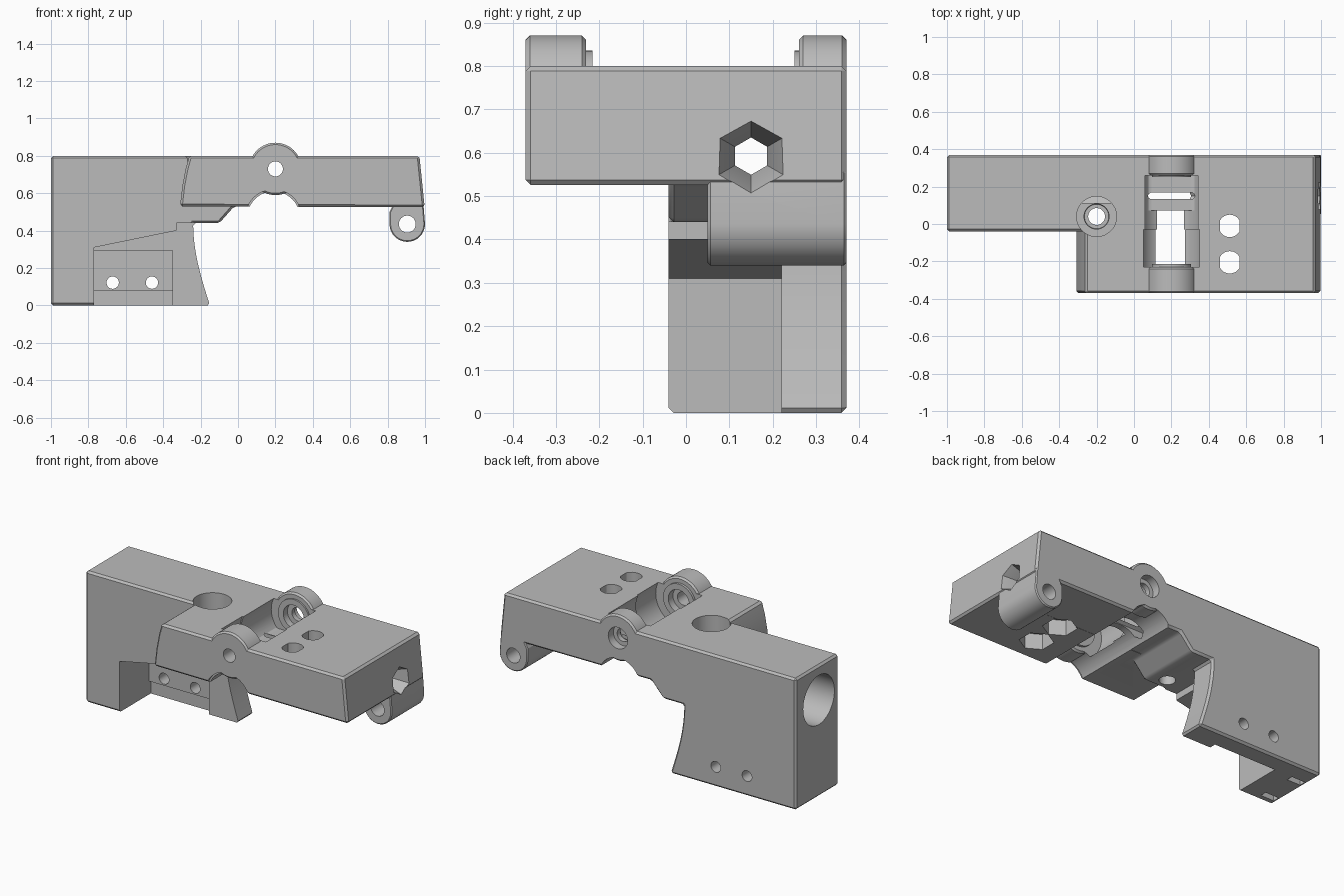
import bpy, bmesh, math
from math import sin, cos, pi

if "Cube" in bpy.data.objects:
    bpy.data.objects.remove(bpy.data.objects["Cube"])

grey = bpy.data.materials.new("plain_grey")
grey.use_nodes = True
grey.diffuse_color = (0.5, 0.5, 0.5, 1)
grey.node_tree.nodes["Principled BSDF"].inputs["Base Color"].default_value = (0.5, 0.5, 0.5, 1)


def apply(obj, mod):
    bpy.ops.object.select_all(action='DESELECT')
    obj.select_set(True)
    bpy.context.view_layer.objects.active = obj
    bpy.ops.object.modifier_apply(modifier=mod.name)


def loft(name, axis, start, end, lo, hi=None, bevel=0):
    """Extrude outline lo to outline hi along an axis, with optional chamfer."""
    hi = hi or lo
    place = {'X': lambda u, v, w: (w, u, v),
             'Y': lambda u, v, w: (u, w, v),
             'Z': lambda u, v, w: (u, v, w)}[axis]
    bm = bmesh.new()
    a = [bm.verts.new(place(u, v, start)) for u, v in lo]
    b = [bm.verts.new(place(u, v, end)) for u, v in hi]
    bm.faces.new(a)
    bm.faces.new(b)
    for i in range(len(a)):
        j = (i + 1) % len(a)
        bm.faces.new((a[i], a[j], b[j], b[i]))
    bmesh.ops.recalc_face_normals(bm, faces=bm.faces)
    mesh = bpy.data.meshes.new(name)
    bm.to_mesh(mesh)
    bm.free()
    mesh.materials.append(grey)
    obj = bpy.data.objects.new(name, mesh)
    bpy.context.collection.objects.link(obj)
    if bevel:
        mod = obj.modifiers.new("chamfer", 'BEVEL')
        mod.width = bevel
        mod.segments = 1
        mod.limit_method = 'ANGLE'
        mod.angle_limit = math.radians(40)
        apply(obj, mod)
    return obj


def ring(u, v, r, n=48):
    return [(u + r * cos(pi / 2 + 2 * pi * i / n), v + r * sin(pi / 2 + 2 * pi * i / n))
            for i in range(n)]


def rect(u0, v0, u1, v1):
    return [(u0, v0), (u1, v0), (u1, v1), (u0, v1)]


def combine(target, other, operation):
    mod = target.modifiers.new("join", 'BOOLEAN')
    mod.operation = operation
    mod.solver = 'EXACT'
    mod.object = other
    apply(target, mod)
    bpy.data.objects.remove(other)


def add(*args, **kw):
    combine(frame, loft(*args, **kw), 'UNION')


def cut(*args, **kw):
    combine(frame, loft(*args, **kw), 'DIFFERENCE')


# Long rear body with grip, concave at the grip's inner edge
grip_edge = [(-0.15 - 0.09 * sin(t * pi / 16), 0.44 * t / 8) for t in range(9)]
frame = loft("frame", 'Y', -0.04, 0.37,
             grip_edge + [(-0.10, 0.44), (-0.02, 0.53), (0.998, 0.525),
                          (0.97, 0.80), (-1, 0.80), (-1, 0)], bevel=0.012)

# Front half of the upper body
add("front_half", 'Y', -0.37, 0.06,
    [(-0.31, 0.53), (0.998, 0.525), (0.97, 0.80), (-0.26, 0.80),
     (-0.28, 0.73), (-0.297, 0.64)], bevel=0.012)

# End lug under the rear half
lug = [(0.905 + 0.095 * cos(t * pi / 16), 0.435 - 0.095 * sin(t * pi / 16)) for t in range(17)]
add("end_lug", 'Y', 0.05, 0.37, lug + [(0.81, 0.50), (0.84, 0.56), (0.99, 0.56)], bevel=0.006)
cut("end_lug_hole", 'Y', 0, 0.5, ring(0.905, 0.435, 0.045))

# Recess in front of the thin grip plate
cut("grip_recess", 'Y', -0.2, 0.22,
    [(-0.77, -0.1), (-0.77, 0.31), (-0.33, 0.40), (-0.33, 0.44), (-0.11, 0.44), (-0.11, -0.1)])
cut("plate_panel", 'Y', 0.2, 0.245, rect(-0.77, 0.08, -0.35, 0.295))
cut("plate_lower_panel", 'Y', 0.2, 0.26, rect(-0.77, -0.1, -0.35, 0.08))
for x in (-0.67, -0.46):
    cut("plate_hole", 'Y', 0.1, 0.5, ring(x, 0.122, 0.033, 32))
for y in (0.24, 0.02):
    cut("bottom_slot", 'Z', -0.1, 0.06, rect(-0.98, y - 0.02, -0.89, y + 0.02))

# Hinge arch beneath and barrel pocket above
cut("arch", 'Y', -0.5, 0.5, ring(0.19, 0.47, 0.14, 64))
cut("front_arch_relief", 'Y', -0.5, -0.355, ring(0.19, 0.47, 0.15, 64))
for y0, y1 in ((-0.23, -0.03), (-0.03, 0.07)):
    r = 0.165 if y0 < -0.1 else 0.158
    cut("barrel_pocket", 'Y', y0, y1 + 0.001, ring(0.20, 0.73, r, 64))
cut("shallow_pocket", 'Y', 0.069, 0.26,
    [(x, max(z, 0.625)) for x, z in ring(0.20, 0.73, 0.158, 64)
     if z > 0.60])

# Hinge ears with bosses
for y0, y1, b0, b1 in ((-0.37, -0.23, -0.30, -0.215), (0.26, 0.37, 0.25, 0.30)):
    add("hinge_ear", 'Y', y0, y1, ring(0.20, 0.73, 0.14, 64), bevel=0.01)
    add("ear_boss", 'Y', b0, b1, ring(0.20, 0.73, 0.105))
cut("hinge_hole", 'Y', -0.5, 0.5, ring(0.20, 0.73, 0.04))
cut("rear_counterbore", 'Y', 0.32, 0.5, ring(0.20, 0.73, 0.065))
cut("inner_counterbores", 'Y', -0.26, 0.29, ring(0.20, 0.73, 0.07))

# Large bore from the rear end, hexagonal channel to the far end
cut("bore", 'X', -1.1, -0.36, ring(0.15, 0.59, 0.15))
cut("hex_channel", 'X', -0.4, 1.1, ring(0.15, 0.592, 0.043, 6))
cut("hex_mouth", 'X', 0.88, 1.0, ring(0.15, 0.592, 0.043, 6), ring(0.15, 0.592, 0.087, 6))

# Vertical counterbored screw hole
cut("screw_hole", 'Z', 0.3, 0.9, ring(-0.20, 0.04, 0.045))
cut("screw_taper", 'Z', 0.56, 0.6, ring(-0.20, 0.04, 0.065), ring(-0.20, 0.04, 0.068))
cut("screw_head", 'Z', 0.59, 0.9, [(x, max(y, -0.065)) for x, y in ring(-0.20, 0.04, 0.107)])

# Pair of vertical holes with nut traps underneath
for y in (-0.01, -0.205):
    cut("bolt_hole", 'Z', 0.4, 0.9,
        [(min(max(x, 0.46), 0.565), yy) for x, yy in ring(0.512, y, 0.06, 24)])
    cut("nut_trap", 'Z', 0.4, 0.62, ring(0.512, y, 0.095, 6))

bpy.ops.object.select_all(action='DESELECT')
frame.select_set(True)
bpy.context.view_layer.objects.active = frame
bpy.ops.object.shade_smooth_by_angle(angle=math.radians(25))
